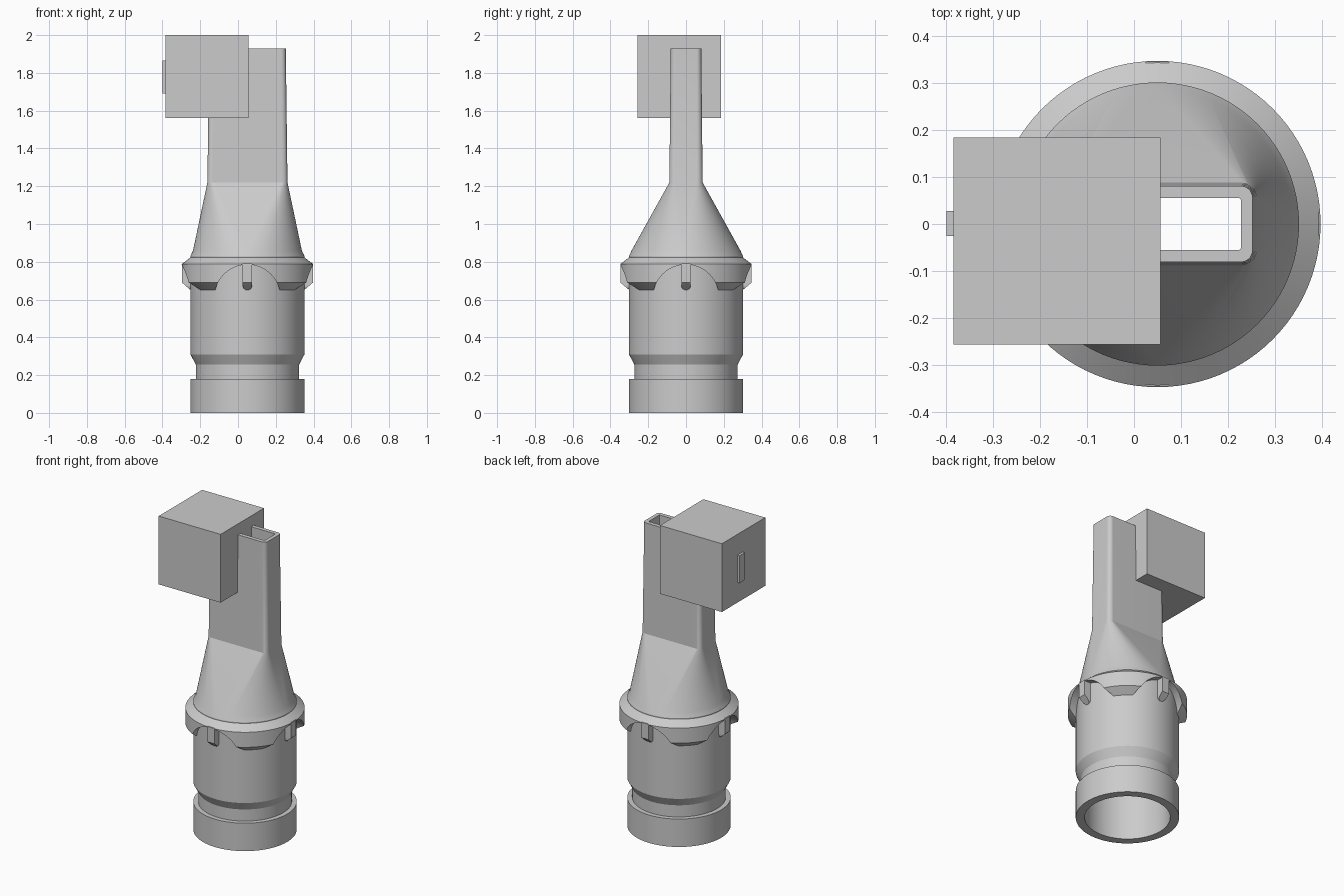
import bpy, bmesh, math

if "Cube" in bpy.data.objects:
    bpy.data.objects.remove(bpy.data.objects["Cube"])

CX = 0.05          # axis of the turned body
N = 24             # segments per quarter turn

grey = bpy.data.materials.new("plain grey")
grey.diffuse_color = (0.6, 0.6, 0.6, 1)
grey.use_nodes = True
grey.node_tree.nodes["Principled BSDF"].inputs["Base Color"].default_value = grey.diffuse_color


def finish(name, bm, angle=30):
    bmesh.ops.remove_doubles(bm, verts=bm.verts, dist=1e-5)
    bmesh.ops.recalc_face_normals(bm, faces=bm.faces)
    me = bpy.data.meshes.new(name)
    bm.to_mesh(me)
    bm.free()
    ob = bpy.data.objects.new(name, me)
    bpy.context.collection.objects.link(ob)
    me.materials.append(grey)
    smooth(ob, angle)
    return ob


def smooth(ob, angle=30):
    bpy.ops.object.select_all(action='DESELECT')
    ob.select_set(True)
    bpy.context.view_layer.objects.active = ob
    bpy.ops.object.shade_smooth_by_angle(angle=math.radians(angle))


def ring(hx, hy, rad, z):
    """Rounded rectangle section; a circle when all three sizes match."""
    pts = []
    for q, (sx, sy) in enumerate([(1, 1), (-1, 1), (-1, -1), (1, -1)]):
        for i in range(N + 1):
            a = math.radians(90) * (q + i / N)
            pts.append((CX + sx * (hx - rad) + rad * math.cos(a),
                        sy * (hy - rad) + rad * math.sin(a), z))
    return pts


def circle(r, z):
    return ring(r, r, r, z)


def loft(name, sections, angle=30):
    """Closed tube: the last section joins back to the first."""
    bm = bmesh.new()
    rows = [[bm.verts.new(p) for p in s] for s in sections]
    for a, b in zip(rows, rows[1:] + rows[:1]):
        for i in range(len(a)):
            j = (i + 1) % len(a)
            bm.faces.new((a[i], a[j], b[j], b[i]))
    return finish(name, bm, angle)


def box(name, lo, hi):
    bm = bmesh.new()
    bmesh.ops.create_cube(bm, size=1)
    for v in bm.verts:
        v.co = [(l + h) / 2 + c * (h - l) for l, h, c in zip(lo, hi, v.co)]
    return finish(name, bm)


# Hollow body: grooved cylinder, transition to a flat tube, then the bore
loft("hollow_body", [
    circle(0.25, 0), circle(0.302, 0), circle(0.302, 0.18), circle(0.273, 0.18),
    circle(0.273, 0.255), circle(0.302, 0.31), circle(0.302, 0.83), circle(0.288, 0.86),
    ring(0.212, 0.088, 0.03, 1.22), ring(0.203, 0.081, 0.025, 1.93),
    ring(0.178, 0.055, 0.004, 1.93), ring(0.182, 0.06, 0.004, 1.22), circle(0.25, 0.84)], 20)

# Collar with a chamfered skirt, scalloped by arches on four sides
collar = loft("scalloped_collar", [
    circle(0.285, 0.65), circle(0.30, 0.65), circle(0.348, 0.69), circle(0.348, 0.787),
    circle(0.302, 0.823), circle(0.285, 0.823)])
cutters = []
for axis in range(2):
    bm = bmesh.new()
    ends = [[], []]
    for k in range(64):
        a = 2 * math.pi * k / 64
        t, z = 0.175 * math.cos(a), 0.61 + 0.175 * math.sin(a)
        for e, d in zip(ends, (-0.6, 0.6)):
            e.append(bm.verts.new((CX + d, t, z) if axis == 0 else (CX + t, d, z)))
    for e in ends:
        bm.faces.new(e)
    for k in range(64):
        j = (k + 1) % 64
        bm.faces.new((ends[0][k], ends[0][j], ends[1][j], ends[1][k]))
    cutter = finish("arch_cutter", bm)
    cutter.hide_render = True
    cutters.append(cutter)
    mod = collar.modifiers.new("arch", 'BOOLEAN')
    mod.operation, mod.solver, mod.object = 'DIFFERENCE', 'EXACT', cutter
bpy.context.view_layer.objects.active = collar
for mod in list(collar.modifiers):
    bpy.ops.object.modifier_apply(modifier=mod.name)
for c in cutters:
    bpy.data.objects.remove(c)
smooth(collar)

# Four round-bottomed ribs under the collar
outline = [(0.025, 0.79)] + [(0.025 * math.cos(a), 0.675 - 0.025 * math.sin(a))
                             for a in (math.pi * k / 12 for k in range(13))] + [(-0.025, 0.79)]
outline = [(0.025, 0.79), (0.025, 0.69)] + outline[1:-1] + [(-0.025, 0.69), (-0.025, 0.79)]
for k, side in enumerate(("right", "back", "left", "front")):
    bm = bmesh.new()
    ca, sa = math.cos(k * math.pi / 2), math.sin(k * math.pi / 2)

    def put(r, t, z):
        return bm.verts.new((CX + r * ca - t * sa, r * sa + t * ca, z))
    inner = [put(0.285, t, z) for t, z in outline]
    outer = [put(min(0.347, 0.30 + (z - 0.65) * 1.2), t, z) for t, z in outline]
    n = len(outline)
    for i in range(n):
        j = (i + 1) % n
        bm.faces.new((inner[i], inner[j], outer[j], outer[i]))
    bm.faces.new(inner)
    for i in range(n // 2):                      # strips across the outer face
        a, b = outer[i], outer[n - 1 - i]
        c, d = outer[i + 1], outer[n - 2 - i]
        quad = list(dict.fromkeys((a, c, d, b)))
        if len(quad) > 2:
            bm.faces.new(quad)
    finish(side + "_rib", bm)

# Block straddling the tube, with a small tab on its outer side
box("block", (-0.385, -0.257, 1.56), (0.056, 0.185, 2.0))
box("block_tab", (-0.40, -0.026, 1.69), (-0.38, 0.028, 1.866))
